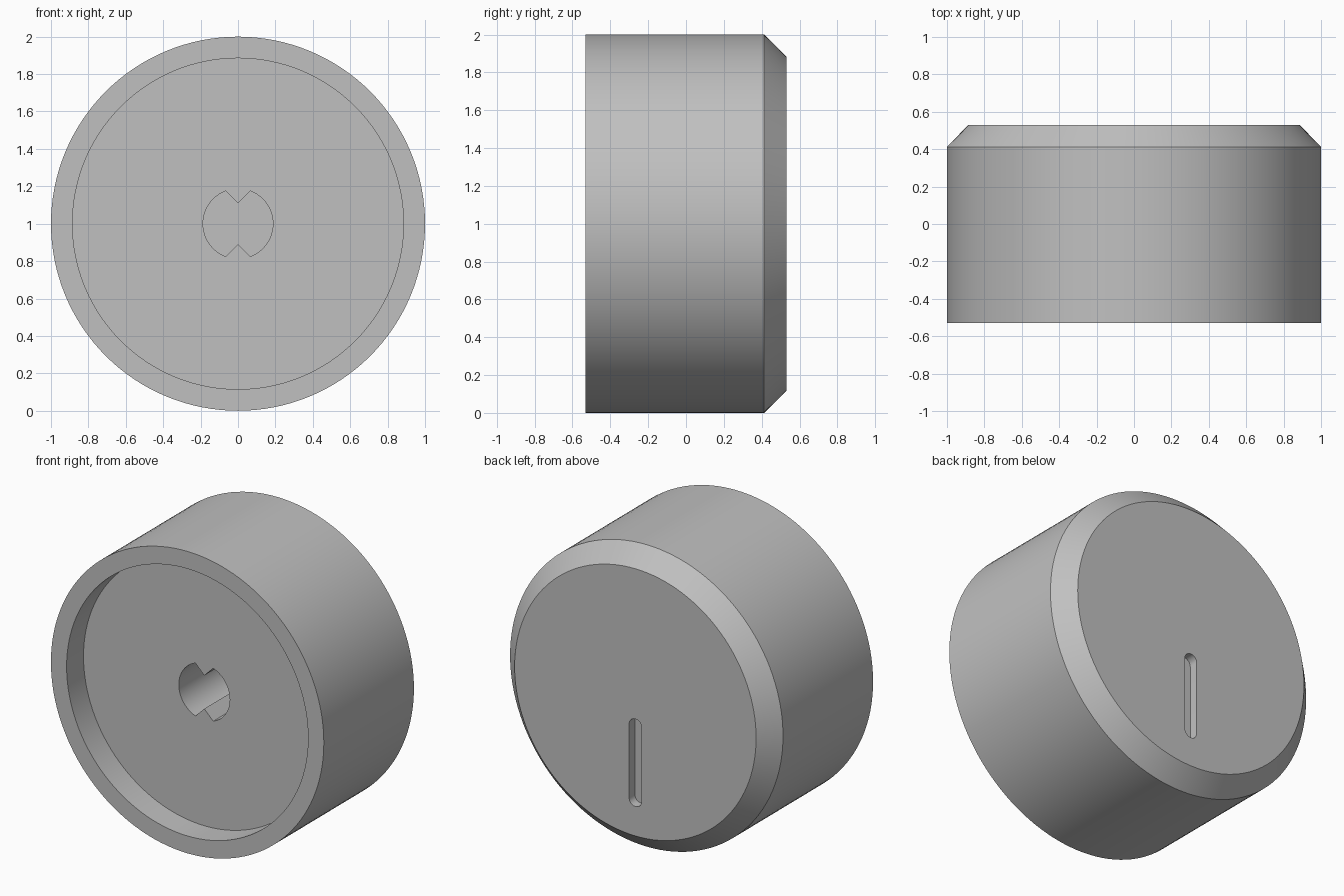
import bpy, bmesh
from math import sin, cos, pi, radians, atan2

cube = bpy.data.objects.get("Cube")
if cube:
    bpy.data.objects.remove(cube)

CENTRE_Z = 1.0
SEGMENTS = 128
FRONT, BACK = -0.53, 0.53
RECESS_FLOOR = FRONT + 0.177

grey = bpy.data.materials.new("light grey plastic")
grey.use_nodes = True
colour = (0.53, 0.53, 0.53, 1)
grey.diffuse_color = colour
grey.node_tree.nodes["Principled BSDF"].inputs["Base Color"].default_value = colour


def finish(name, bm):
    bmesh.ops.recalc_face_normals(bm, faces=bm.faces)
    mesh = bpy.data.meshes.new(name)
    bm.to_mesh(mesh)
    bm.free()
    mesh.materials.append(grey)
    obj = bpy.data.objects.new(name, mesh)
    bpy.context.collection.objects.link(obj)
    return obj


def arc(radius, start, end, steps, cz=0.0):
    """Points (x, z) along an arc, angles in radians."""
    angles = [start + (end - start) * i / steps for i in range(steps + 1)]
    return [(radius * cos(a), cz + radius * sin(a)) for a in angles]


def lathe(name, profile):
    """Stack rings of (radius, y) along the y axis and cap both ends."""
    bm = bmesh.new()
    rings = []
    for radius, y in profile:
        points = arc(radius, 0, 2 * pi, SEGMENTS)[:-1]
        rings.append([bm.verts.new((x, y, CENTRE_Z + z)) for x, z in points])
    for a, b in zip(rings, rings[1:]):
        for i in range(SEGMENTS):
            j = (i + 1) % SEGMENTS
            bm.faces.new((a[i], a[j], b[j], b[i]))
    bm.faces.new(rings[0])
    bm.faces.new(rings[-1])
    return finish(name, bm)


def prism(name, outline, y0, y1):
    """Extrude an (x, z) outline along y."""
    bm = bmesh.new()
    face = bm.faces.new([bm.verts.new((x, y0, CENTRE_Z + z)) for x, z in outline])
    extruded = bmesh.ops.extrude_face_region(bm, geom=[face])["geom"]
    verts = [v for v in extruded if isinstance(v, bmesh.types.BMVert)]
    bmesh.ops.translate(bm, verts=verts, vec=(0, y1 - y0, 0))
    return finish(name, bm)


def carve(target, cutter):
    """Subtract the cutter, apply the cut and discard the cutter."""
    cutter.hide_render = True
    mod = target.modifiers.new("cut", "BOOLEAN")
    mod.operation, mod.solver, mod.object = "DIFFERENCE", "EXACT", cutter
    bpy.context.view_layer.objects.active = target
    bpy.ops.object.modifier_apply(modifier=mod.name)
    bpy.data.objects.remove(cutter)


# Knob body: recess floor, recess wall, front rim, side, back chamfer, back face
knob = lathe("knob_body", [
    (0.885, RECESS_FLOOR), (0.885, FRONT), (1.0, FRONT),
    (1.0, 0.413), (0.885, BACK)])

# Shaft socket: round hole with a pointed key at top and bottom
key = atan2(0.175, 0.065)
right = arc(0.187, -key, key, 24)
left = arc(0.187, pi - key, pi + key, 24)
socket = right + [(0, 0.11)] + left + [(0, -0.11)]
carve(knob, prism("socket_cutter", socket, RECESS_FLOOR - 0.1, RECESS_FLOOR + 0.6))

# Pointer groove: shallow slot with rounded ends on the back face
half = 0.046
groove = arc(half, 0, pi, 12, -0.11 - half) + arc(half, pi, 2 * pi, 12, -0.69 + half)
carve(knob, prism("groove_cutter", groove, BACK - 0.06, BACK + 0.1))

# Smooth round walls, crisp edges
bpy.ops.object.select_all(action="DESELECT")
knob.select_set(True)
bpy.context.view_layer.objects.active = knob
bpy.ops.object.shade_smooth_by_angle(angle=radians(30))
